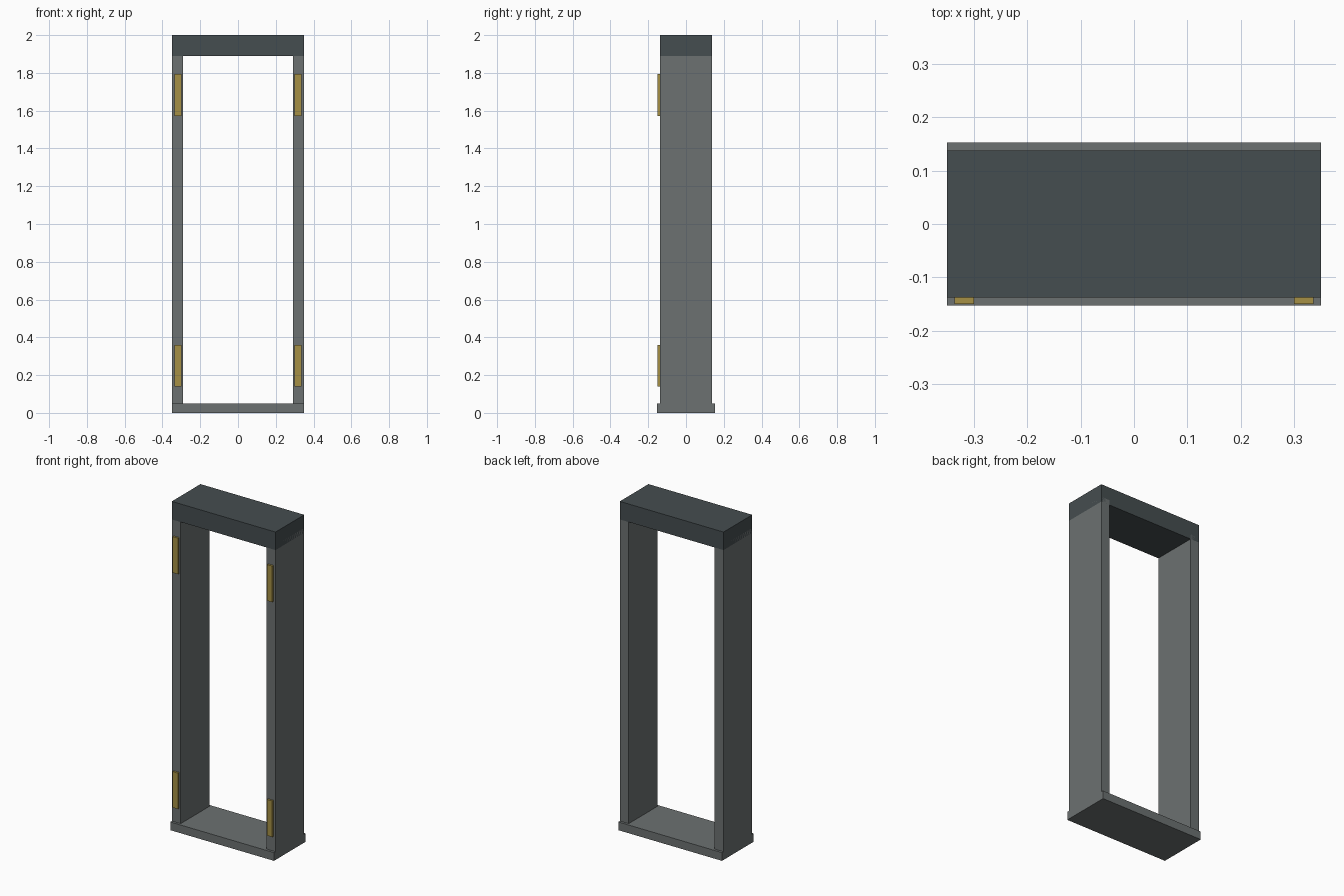
import bpy

if "Cube" in bpy.data.objects:
    bpy.data.objects.remove(bpy.data.objects["Cube"])


def material(name, color):
    m = bpy.data.materials.new(name)
    m.diffuse_color = (*color, 1)
    m.use_nodes = True
    m.node_tree.nodes["Principled BSDF"].inputs["Base Color"].default_value = m.diffuse_color
    return m


def box(name, x, y, z, mat):
    """Box from (min, max) ranges on each axis."""
    ranges = (x, y, z)
    bpy.ops.mesh.primitive_cube_add(size=1, location=[(a + b) / 2 for a, b in ranges])
    ob = bpy.context.object
    ob.name = name
    ob.scale = [b - a for a, b in ranges]
    bpy.ops.object.transform_apply(location=False, rotation=False, scale=True)
    ob.data.materials.append(mat)
    return ob


dark = material("dark_metal", (0.06, 0.075, 0.08))
grey = material("grey_metal", (0.15, 0.165, 0.165))
brass = material("brass", (0.38, 0.28, 0.06))

W, D = 0.35, 0.138

# Sill and header
box("sill", (-W, W), (-0.153, 0.153), (0, 0.05), grey)
box("header", (-W, W), (-D, D), (1.89, 2.0), dark)

# Posts with two hinge plates each on the front
for side, s in (("left", -1), ("right", 1)):
    box(side + "_post", sorted((s * 0.29, s * W)), (-D, D), (0.04, 1.92), grey)
    for level, z in (("lower", 0.14), ("upper", 1.573)):
        box(f"{side}_{level}_hinge_plate", sorted((s * 0.3, s * 0.336)),
            (-0.15, -D + 0.003), (z, z + 0.22), brass)
